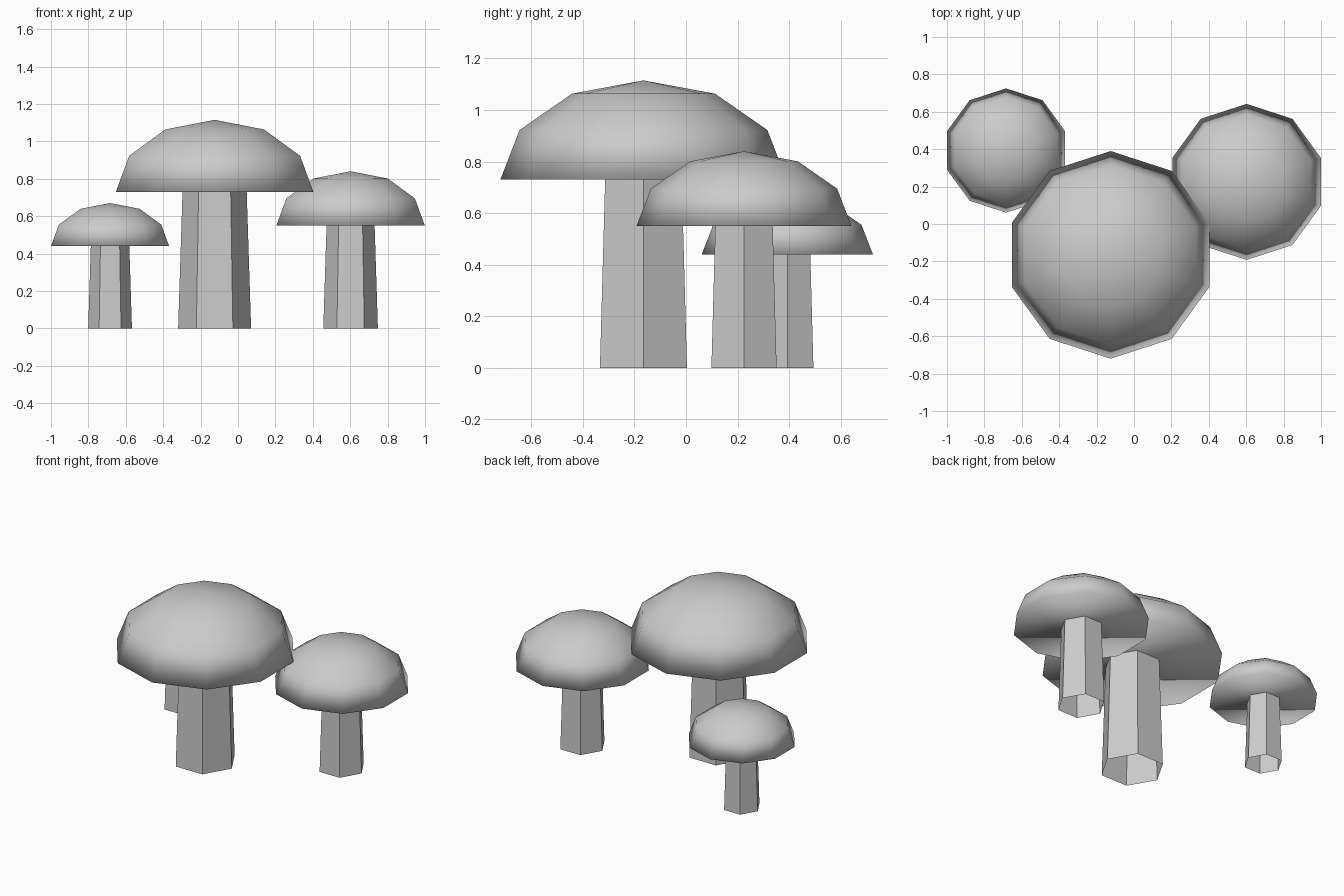
import bpy, bmesh
from math import sin, cos, pi

if "Cube" in bpy.data.objects:
    bpy.data.objects.remove(bpy.data.objects["Cube"])


def make_object(name, bm, loc, smooth):
    bmesh.ops.recalc_face_normals(bm, faces=bm.faces)
    for f in bm.faces:
        f.smooth = smooth
    mesh = bpy.data.meshes.new(name)
    bm.to_mesh(mesh)
    bm.free()
    obj = bpy.data.objects.new(name, mesh)
    obj.location = loc
    bpy.context.collection.objects.link(obj)


def ring(bm, sides, radius, z, turn=0.0):
    return [bm.verts.new((radius * cos(turn + 2 * pi * i / sides),
                          radius * sin(turn + 2 * pi * i / sides), z))
            for i in range(sides)]


def bridge(bm, a, b):
    n = len(a)
    for i in range(n):
        j = (i + 1) % n
        bm.faces.new((a[i], a[j], b[j], b[i]))


def mushroom(size, x, y, stem_r, stem_h, cap_r, cap_h):
    # Tapered six-sided stem, an open tube
    bm = bmesh.new()
    bridge(bm, ring(bm, 6, stem_r, 0), ring(bm, 6, stem_r * 0.88, stem_h))
    make_object(size + "_stem", bm, (x, y, 0), False)

    # Ten-sided half-dome cap with a flat underside
    bm = bmesh.new()
    rings = [ring(bm, 10, cap_r * cos(a), cap_h * sin(a), pi / 2)
             for a in (0, pi / 6, pi / 3)]
    for lower, upper in zip(rings, rings[1:]):
        bridge(bm, lower, upper)
    tip = bm.verts.new((0, 0, cap_h))
    for i in range(10):
        bm.faces.new((rings[-1][i], rings[-1][(i + 1) % 10], tip))
    bm.faces.new(rings[0][::-1])
    make_object(size + "_cap", bm, (x, y, stem_h), True)


mushroom("large", -0.125, -0.165, 0.195, 0.73, 0.555, 0.385)
mushroom("medium", 0.602, 0.225, 0.146, 0.55, 0.417, 0.29)
mushroom("small", -0.684, 0.393, 0.117, 0.44, 0.332, 0.23)
